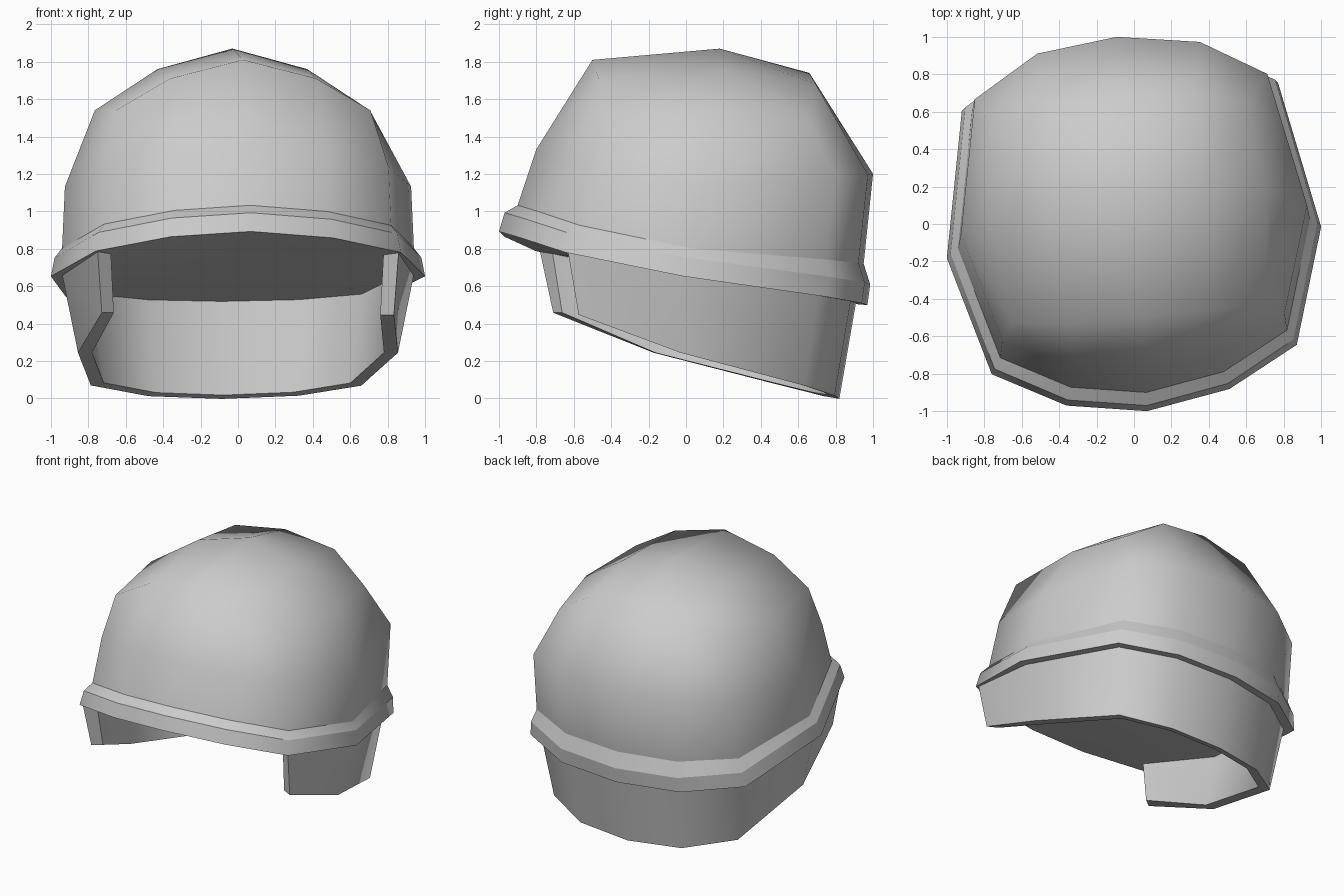
import bpy, bmesh, math

cube = bpy.data.objects.get("Cube")
if cube:
    bpy.data.objects.remove(cube, do_unlink=True)

grey = bpy.data.materials.new("plain_grey")
grey.use_nodes = True
COLOUR = (0.6, 0.6, 0.6, 1)
grey.diffuse_color = COLOUR
grey.node_tree.nodes["Principled BSDF"].inputs["Base Color"].default_value = COLOUR

# Twelve-sided plan outline; the skirt runs along the first nine columns
OUTLINE = [(.87, -.64), (1, 0), (.77, .78), (.38, .97), (-.1, 1), (-.56, .9),
           (-.92, .63), (-1, -.17), (-.76, -.8), (-.36, -.97), (.07, -1), (.51, -.88)]
TURN = .085  # the whole helmet is turned slightly about z


def ring(bm, width, y_front, y_back, z_front, z_side, z_back, columns=12):
    """Outline scaled to the given extents, bent to three heights."""
    verts = []
    for x, u in OUTLINE[:columns]:
        y = (y_front + y_back) / 2 + u * (y_back - y_front) / 2
        t = u - TURN * x
        if t < 0:
            z = z_side + (z_front - z_side) * abs(t) ** 1.8
        else:
            z = z_side + (z_back - z_side) * t
        verts.append(bm.verts.new((x * width, y, z)))
    return verts


def arch(bm, y, heights, widths, corner_shift):
    """Five points from left to right over the crown."""
    middle = -.03 - TURN * (y - .18)
    verts = []
    for i in range(-2, 3):
        k = abs(i)
        x = math.copysign(widths[k], i)
        shift = corner_shift if k == 2 else 0
        verts.append(bm.verts.new((middle + x, y + TURN * x + shift, heights[k])))
    return verts


def bridge(bm, a, b, closed=True):
    n = len(a)
    for i in range(n if closed else n - 1):
        j = (i + 1) % n
        bm.faces.new((a[i], a[j], b[j], b[i]))


def finish(bm, name, angle):
    bmesh.ops.recalc_face_normals(bm, faces=bm.faces)
    mesh = bpy.data.meshes.new(name)
    bm.to_mesh(mesh)
    bm.free()
    mesh.materials.append(grey)
    obj = bpy.data.objects.new(name, mesh)
    bpy.context.collection.objects.link(obj)
    bpy.ops.object.select_all(action='DESELECT')
    obj.select_set(True)
    bpy.context.view_layer.objects.active = obj
    bpy.ops.object.shade_smooth_by_angle(angle=math.radians(angle), keep_sharp_edges=True)


RIM_LOW = (1, -1, .97, .89, .65, .5)
RIM_MID = (.98, -.97, .985, .99, .75, .61)
RIM_TOP = (.94, -.9, .95, 1.03, .8, .72)

# Dome: two bands of wall under a crown of three arches
bm = bmesh.new()
base = ring(bm, *RIM_TOP)
wall = ring(bm, .925, -.8, 1, 1.33, 1.13, 1.2)
front = arch(bm, -.5, (1.81, 1.71, 1.54), (0, .39, .68), .03)
middle = arch(bm, .18, (1.87, 1.76, 1.54), (0, .4, .735), -.06)
back = arch(bm, .66, (1.74, 1.68, 1.5), (0, .39, .67), -.07)
crown_edge = [front[4], middle[4], *reversed(back), middle[0], *front[:4]]
bridge(bm, base, wall)
bridge(bm, wall, crown_edge)
bridge(bm, front, middle, closed=False)
bridge(bm, middle, back, closed=False)
finish(bm, "dome", 80)

# Bevelled rim band with the closed underside
bm = bmesh.new()
rows = [ring(bm, *r) for r in (RIM_LOW, RIM_MID, RIM_TOP)]
for a, b in zip(rows, rows[1:]):
    bridge(bm, a, b)
centre = bm.verts.new((0, 0, .66))
for i in range(12):
    bm.faces.new((rows[0][(i + 1) % 12], rows[0][i], centre))
for row in rows:
    for i in range(12):
        bm.edges.get((row[i - 1], row[i])).smooth = False
finish(bm, "rim", 70)

# Thick neck skirt, open at the front
bm = bmesh.new()
loop = [ring(bm, *r, columns=9) for r in (
    (.94, -.97, .91, .89, .66, .52),
    (.855, -.88, .82, .62, .24, 0),
    (.78, -.82, .76, .62, .24, .02),
    (.86, -.89, .85, .89, .66, .53))]
for a, b in zip(loop, loop[1:] + loop[:1]):
    bridge(bm, a, b, closed=False)
for end in (0, -1):
    bm.faces.new([row[end] for row in loop])
    for row, flare in zip(loop, (1.05, 1.12, 1.12, 1.04)):
        row[end].co.x *= flare
finish(bm, "neck_skirt", 50)
